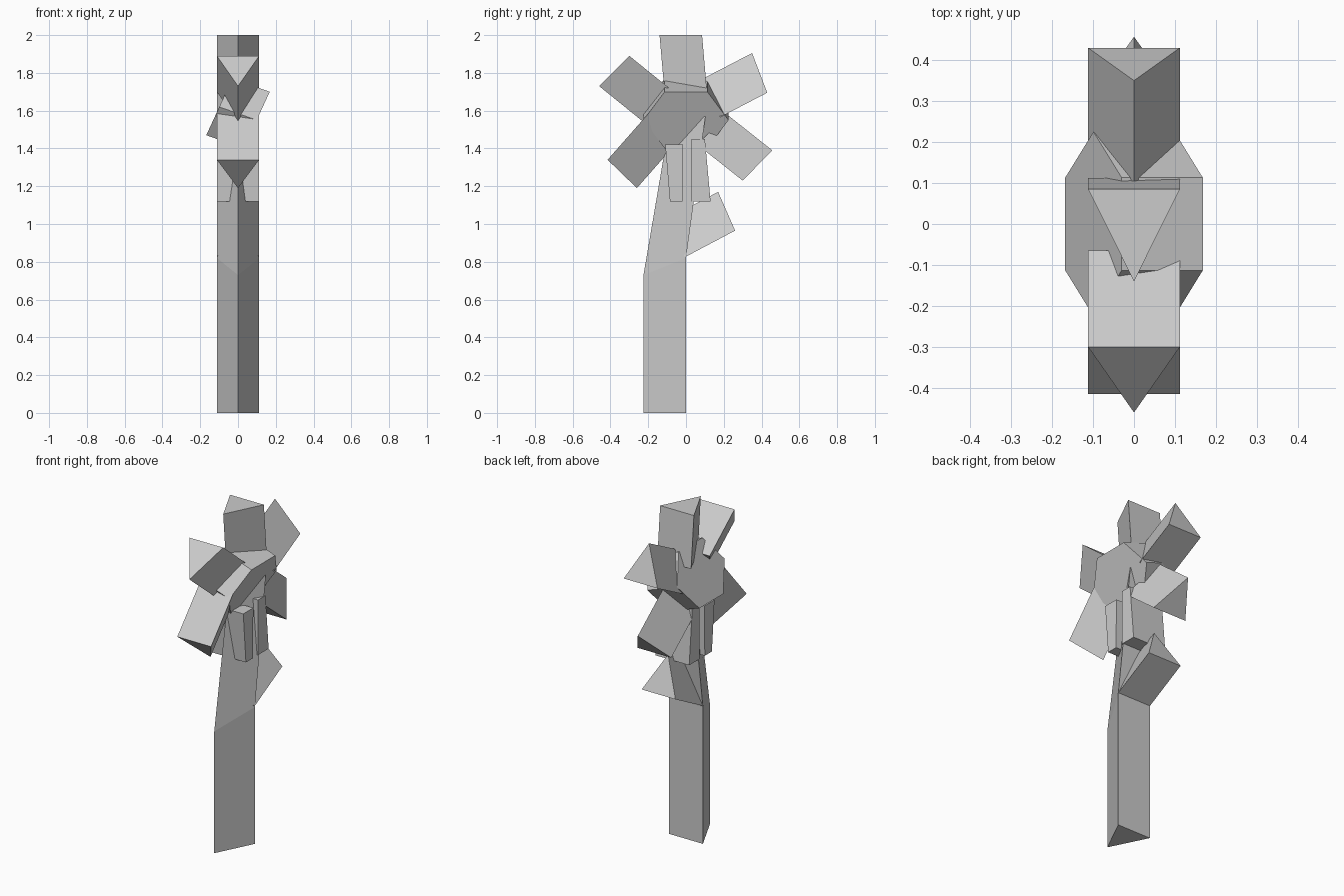
import bpy
import bmesh

cube = bpy.data.objects.get("Cube")
if cube:
    bpy.data.objects.remove(cube, do_unlink=True)

HALF = 0.112  # half width shared by stem, leaf and petals

grey = bpy.data.materials.new("plain_grey")
grey.use_nodes = True
colour = (0.6, 0.6, 0.6, 1)
grey.diffuse_color = colour
grey.node_tree.nodes["Principled BSDF"].inputs["Base Color"].default_value = colour


def loft(name, rings):
    """Skin a list of rings with equal point counts and cap both ends."""
    bm = bmesh.new()
    loops = [[bm.verts.new(p) for p in ring] for ring in rings]
    count = len(loops[0])
    for low, high in zip(loops, loops[1:]):
        for i in range(count):
            j = (i + 1) % count
            bm.faces.new((low[i], low[j], high[j], high[i]))
    bm.faces.new(loops[0])
    bm.faces.new(loops[-1])
    bmesh.ops.recalc_face_normals(bm, faces=bm.faces)
    mesh = bpy.data.meshes.new(name)
    bm.to_mesh(mesh)
    bm.free()
    mesh.materials.append(grey)
    obj = bpy.data.objects.new(name, mesh)
    bpy.context.collection.objects.link(obj)
    return obj


def wedge(flat, ridge):
    """Triangle section: a flat side across x and a single ridge point."""
    return [(-HALF, *flat), (HALF, *flat), (0, *ridge)]


def prism(name, flat, ridge, inward):
    """Three-sided petal from its outer end, running along inward (y, z)."""
    inner = [(p[0] + inward[0], p[1] + inward[1]) for p in (flat, ridge)]
    return loft(name, [wedge(flat, ridge), wedge(*inner)])


def block(name, bottom, top, z_low, z_high):
    """Tapered bar across the stem, given its y ranges."""
    rings = []
    for (y0, y1), z in ((bottom, z_low), (top, z_high)):
        rings.append([(-HALF, y0, z), (HALF, y0, z), (HALF, y1, z), (-HALF, y1, z)])
    return loft(name, rings)


# Stem with a bend, its ridge facing the front
loft("stem", [wedge((0, 0), (-0.225, 0)),
              wedge((0, 0.82), (-0.225, 0.73)),
              wedge((0.103, 1.57), (-0.085, 1.55))])

# Tilted six-sided flower centre
hexagon = [(0.225, 0), (0.113, 1), (-0.113, 1), (-0.225, 0), (-0.113, -1), (0.113, -1)]
loft("flower_centre", [
    [(side * 0.099 + 0.069 * h, y, 1.585 - side * 0.035 + 0.15 * h) for y, h in hexagon]
    for side in (-1, 1)])

# Petals
prism("petal_top", (0.085, 2.0), (-0.14, 2.0), (0.027, -0.31))
prism("petal_upper_back", (0.43, 1.695), (0.35, 1.905), (-0.25, -0.13))
prism("petal_lower_back", (0.30, 1.23), (0.457, 1.39), (-0.24, 0.19))
prism("petal_lower_front", (-0.415, 1.34), (-0.26, 1.19), (0.22, 0.25))
prism("petal_upper_front", (-0.30, 1.89), (-0.46, 1.73), (0.235, -0.19))

# Leaf low on the back of the stem
prism("leaf", (0.26, 0.965), (0.17, 1.17), (-0.265, -0.14))

# Sepals hanging below the flower centre
block("sepal_front", (-0.085, -0.018), (-0.11, -0.015), 1.12, 1.42)
block("sepal_back", (0.03, 0.13), (0.03, 0.10), 1.12, 1.45)
